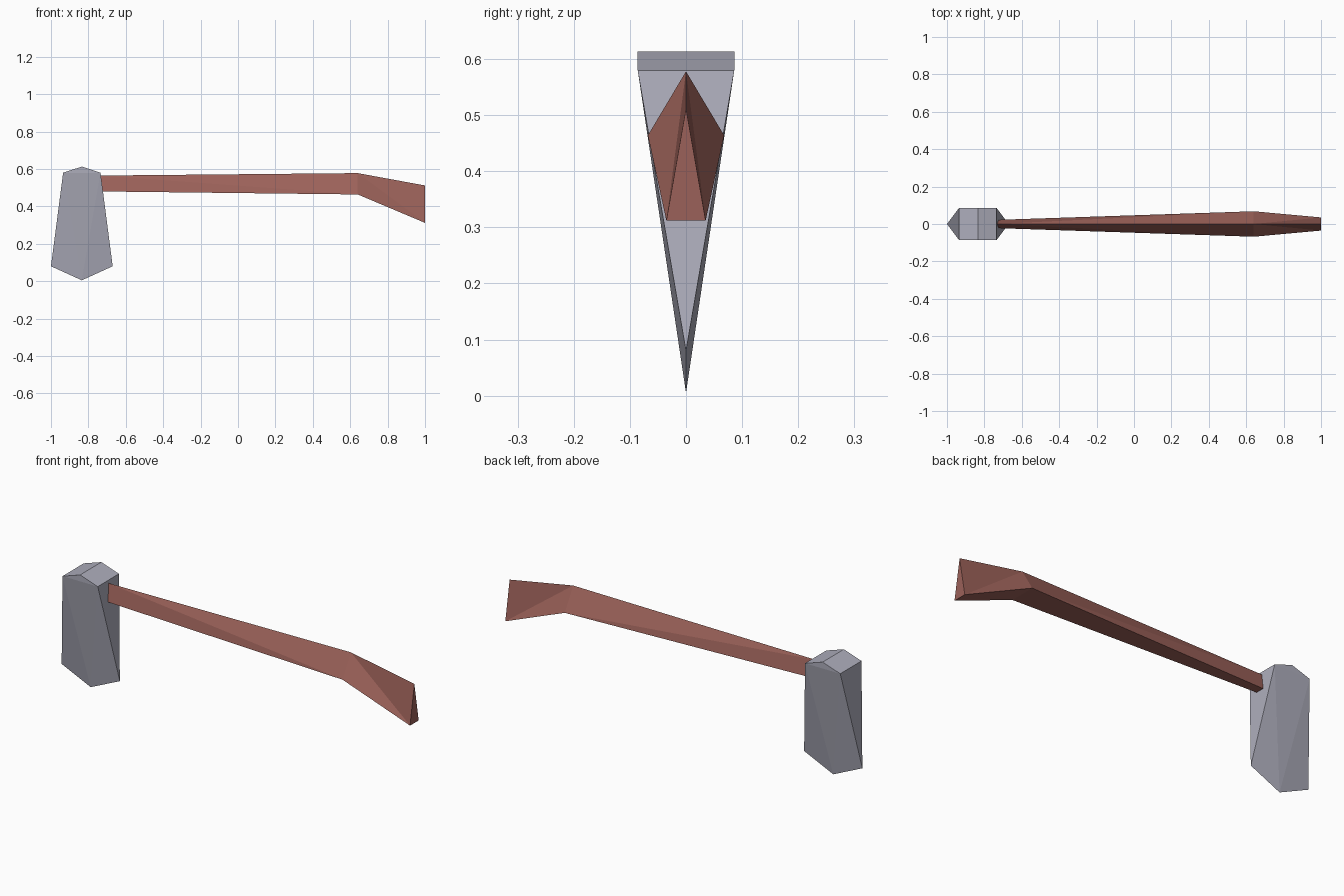
import bpy, bmesh

if "Cube" in bpy.data.objects:
    bpy.data.objects.remove(bpy.data.objects["Cube"])


def finish(bm, name, color):
    bmesh.ops.recalc_face_normals(bm, faces=bm.faces)
    mesh = bpy.data.meshes.new(name)
    bm.to_mesh(mesh)
    bm.free()
    mat = bpy.data.materials.new(name + "_material")
    mat.diffuse_color = (*color, 1)
    mat.use_nodes = True
    mat.node_tree.nodes["Principled BSDF"].inputs["Base Color"].default_value = mat.diffuse_color
    mesh.materials.append(mat)
    obj = bpy.data.objects.new(name, mesh)
    bpy.context.collection.objects.link(obj)
    return obj


# Axe head: flat-sided wedge, wide crowned top narrowing to a pointed cutting edge
bm = bmesh.new()
cx, half = -0.835, 0.086
for dx, z in ((-0.1, 0.58), (0, 0.613), (0.1, 0.58)):
    for side in (-1, 1):
        bm.verts.new((cx + dx, side * half, z))
for dx, z in ((-0.165, 0.08), (0, 0.005), (0.165, 0.08)):
    bm.verts.new((cx + dx, 0, z))
bmesh.ops.convex_hull(bm, input=bm.verts)
finish(bm, "axe_head", (0.42, 0.42, 0.5))

# Handle: triangular sections (x, top z, bottom z, bottom half width)
sections = ((-0.735, 0.565, 0.48, 0.022),
            (0.64, 0.578, 0.464, 0.068),
            (1.0, 0.512, 0.312, 0.035))
bm = bmesh.new()
rings = [[bm.verts.new(p) for p in ((x, 0, top), (x, -w, low), (x, w, low))]
         for x, top, low, w in sections]
for a, b in zip(rings, rings[1:]):
    for i in (1, 2):
        bm.faces.new((a[0], a[i], b[i]))
        bm.faces.new((a[0], b[i], b[0]))
    bm.faces.new((a[1], a[2], b[2], b[1]))
bm.faces.new(rings[0])
bm.faces.new(rings[-1])
finish(bm, "handle", (0.33, 0.12, 0.1))
